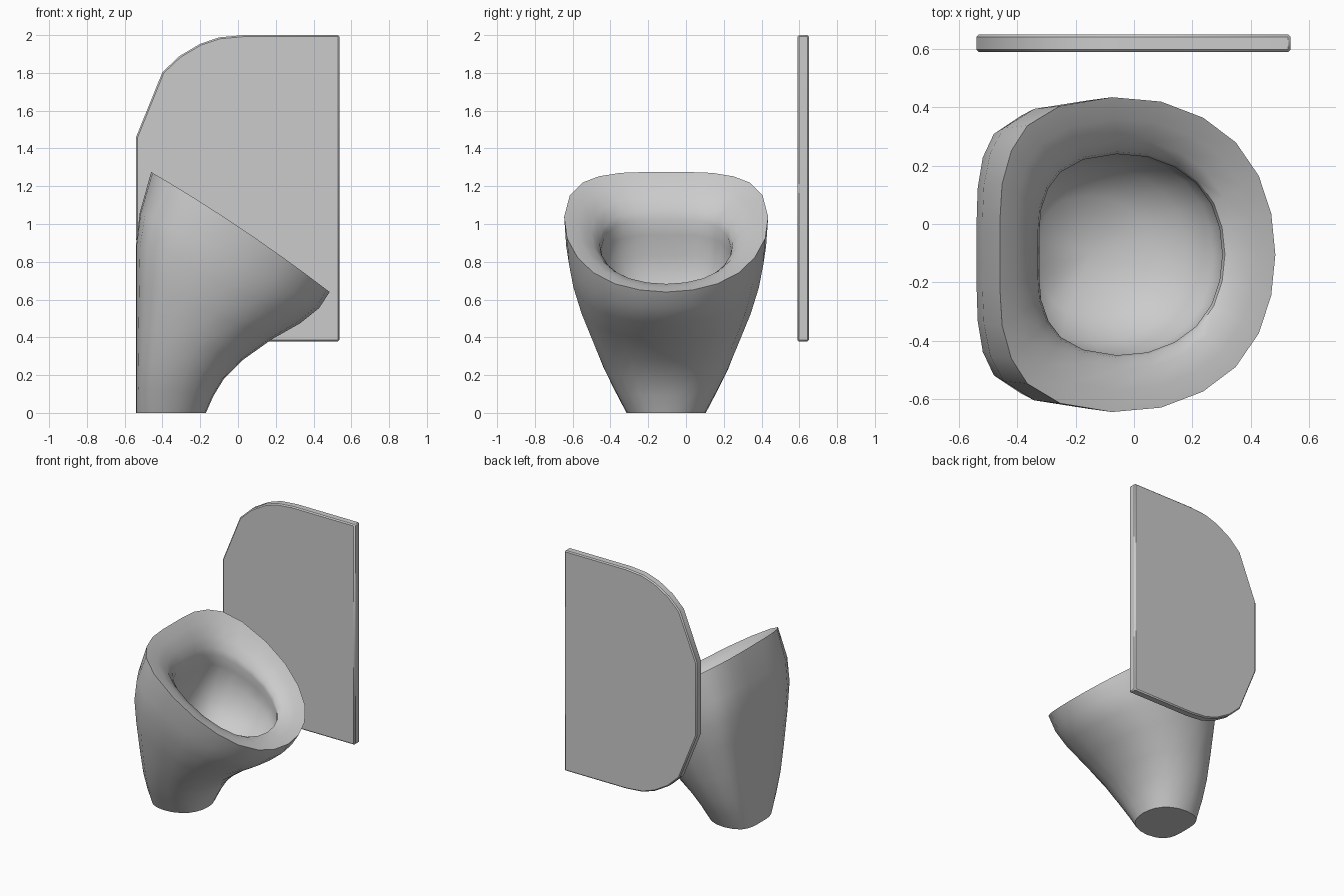
import bpy, bmesh, math

if "Cube" in bpy.data.objects:
    bpy.data.objects.remove(bpy.data.objects["Cube"])

CY = -0.105  # bowl centre line in y

# Half outline shared by all bowl rings: (back-to-front fraction, width fraction)
HALF = [(1, 0), (.985, .26), (.94, .5), (.857, .713), (.74, .87), (.593, .972), (.423, 1),
        (.24, .945), (.116, .82), (.05, .66), (.01, .45), (0, .22), (0, 0)]
OUTLINE = HALF + [(u, -v) for u, v in HALF[-2:0:-1]]

# Rings: back x, back z, front x, front z, half width, upward bulge, squareness of the back
RINGS = [
    (-.54, 0, -.17, 0, .21, 0, .1),              # foot
    (-.54, .13, -.13, .09, .27, 0, .5),
    (-.54, .27, -.075, .18, .33, 0, .6),
    (-.54, .46, .025, .28, .39, 0, .6),
    (-.54, .7, .18, .39, .46, 0, .6),
    (-.54, .89, .33, .475, .505, .01, .6),
    (-.52, 1.06, .43, .555, .529, .015, .5),
    (-.46, 1.275, .485, .64, .54, .022, .2),     # rim
    (-.405, 1.215, .42, .665, .465, .02, .1),
    (-.355, 1.14, .35, .683, .395, .01, 0),
    (-.33, 1.07, .312, .68, .353, 0, 0),
    (-.325, 1.02, .303, .66, .345, 0, 0),        # opening lip
    (-.34, .94, .305, .61, .355, 0, 0),
    (-.38, .83, .27, .55, .35, 0, 0),
    (-.38, .67, .18, .49, .3, 0, 0),
    (-.32, .53, .05, .44, .2, 0, 0),             # bowl floor
]


def finish(bm, name, angle):
    bmesh.ops.recalc_face_normals(bm, faces=bm.faces)
    me = bpy.data.meshes.new(name)
    bm.to_mesh(me)
    bm.free()
    ob = bpy.data.objects.new(name, me)
    bpy.context.collection.objects.link(ob)
    bpy.ops.object.select_all(action='DESELECT')
    ob.select_set(True)
    bpy.context.view_layer.objects.active = ob
    bpy.ops.object.shade_smooth_by_angle(angle=math.radians(angle))
    return ob


# Bowl: loft up the outside, over the rim and down inside
bm = bmesh.new()
loops = []
for xb, zb, xf, zf, w, bulge, square in RINGS:
    loop = []
    for u, v in OUTLINE:
        u -= square * u * (1 - u) ** 3
        loop.append(bm.verts.new((xb + (xf - xb) * u, CY + w * v,
                                  zb + (zf - zb) * u + bulge * 4 * u * (1 - u))))
    loops.append(loop)
n = len(OUTLINE)
for a, b in zip(loops, loops[1:]):
    for i in range(n):
        j = (i + 1) % n
        bm.faces.new((a[i], a[j], b[j], b[i]))
bm.faces.new(loops[0])
centre = bm.verts.new((-.15, CY, .45))
for i in range(n):
    bm.faces.new((loops[-1][i], loops[-1][(i + 1) % n], centre))
finish(bm, "urinal_bowl", 50)

# Partition panel: outline mirrored about its mid height, then extruded
MID = 1.189
TOP = [(.537, .811), (.03, .811), (-.1, .799), (-.2, .765), (-.31, .7), (-.40, .615), (-.54, .27)]
outline = [(x, MID + h) for x, h in TOP] + [(x, MID - h) for x, h in reversed(TOP)]
bm = bmesh.new()
face = bm.faces.new([bm.verts.new((x, .59, z)) for x, z in outline])
ext = bmesh.ops.extrude_face_region(bm, geom=[face])
bmesh.ops.translate(bm, vec=(0, .06, 0),
                    verts=[g for g in ext["geom"] if isinstance(g, bmesh.types.BMVert)])
panel = finish(bm, "partition_panel", 30)
bev = panel.modifiers.new("edge_bevel", 'BEVEL')
bev.width = .008
bev.segments = 1
bev.limit_method = 'ANGLE'
bev.angle_limit = math.radians(50)
